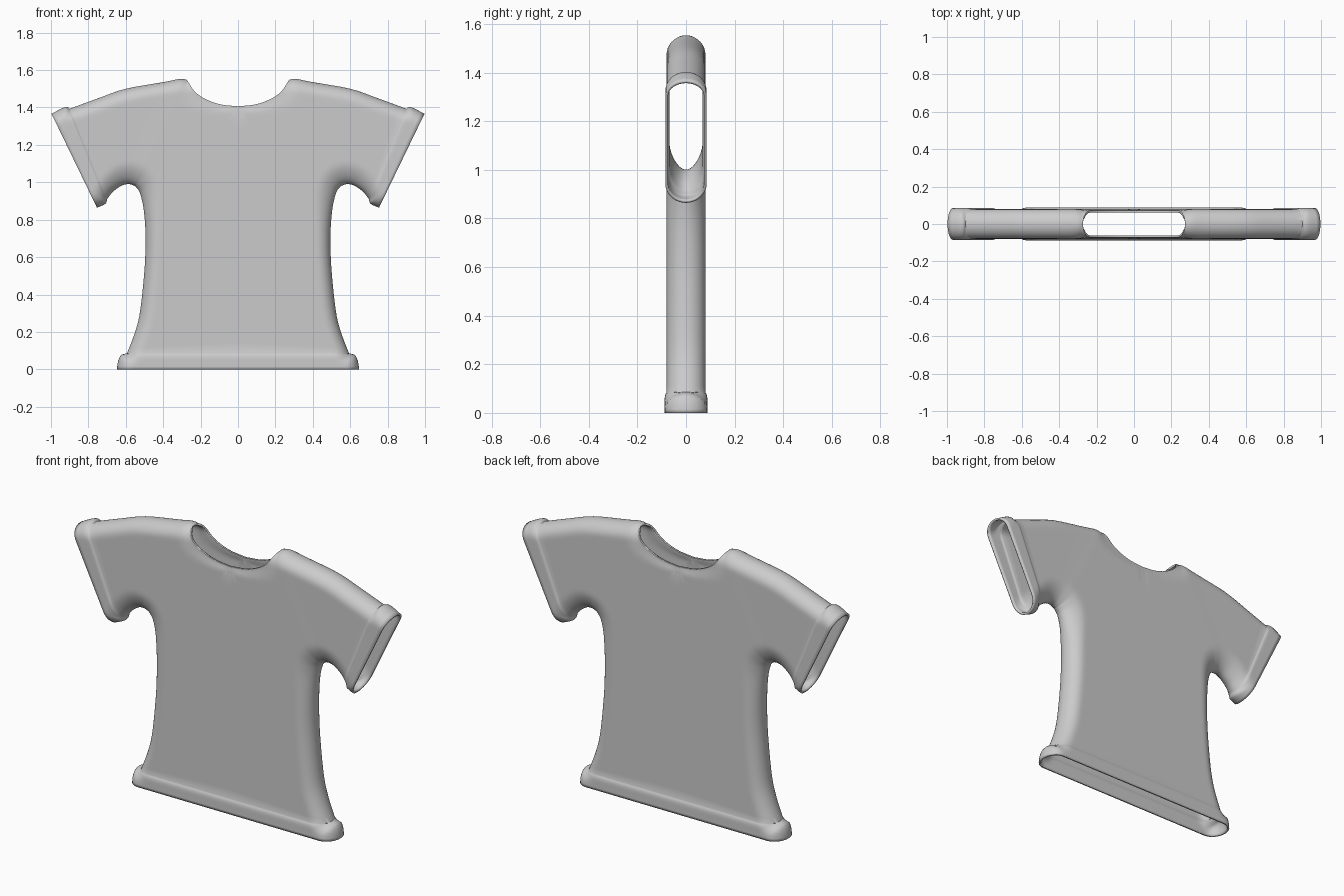
import bpy
import bmesh
from math import cos, pi, sqrt, exp
from mathutils import Vector

if "Cube" in bpy.data.objects:
    bpy.data.objects.remove(bpy.data.objects["Cube"], do_unlink=True)


def curve(points, count):
    """Smooth curve through the points, sampled at count + 1 places."""
    p = [Vector(q) for q in points]
    p = [2 * p[0] - p[1]] + p + [2 * p[-1] - p[-2]]
    spans = len(p) - 3
    out = []
    for k in range(count + 1):
        s = k / count * spans
        i = min(int(s), spans - 1)
        t = s - i
        a, b, c, d = p[i:i + 4]
        out.append(0.5 * (2 * b + (c - a) * t + (2 * a - 5 * b + 4 * c - d) * t ** 2
                          + (3 * b - a - 3 * c + d) * t ** 3))
    return out


def distance(q, line):
    """Shortest distance from q to a polyline."""
    best = 9.0
    for a, b in zip(line, line[1:]):
        ab = b - a
        t = max(0, min(1, (q - a).dot(ab) / ab.length_squared))
        best = min(best, (a + ab * t - q).length)
    return best


def smooth(t):
    t = max(0, min(1, t))
    return t * t * (3 - 2 * t)


# Matching sections: underarm seam, opposite edge, steps, depth at start and end
hem = [(.647, 0), (.644, .03), (.636, .058), (.622, .078), (.594, .085)]
side = [(.594, .085), (.55, .2), (.522, .32), (.498, .56), (.495, .74), (.505, .86), (.517, .92)]
armpit = [(.517, .92), (.53, .955), (.55, .98)]
sleeve = [(.55, .98), (.58, .99), (.62, .983), (.668, .95), (.7, .91)]
cuff = [(.7, .91), (.704, .892), (.717, .88), (.754, .864)]
neck = [(0, 1.406), (.096, 1.417), (.176, 1.446), (.23, 1.484), (.262, 1.53), (.273, 1.548)]
shoulder = [(.273, 1.548), (.31, 1.553), (.39, 1.537), (.6, 1.5), (.74, 1.452), (.9, 1.393)]
cuff_top = [(.9, 1.393), (.912, 1.402), (.94, 1.396), (.997, 1.366)]

sections = [
    (hem, [(0, z) for x, z in hem], 8, .088, .08),
    (side, [(0, .085), (0, 1.406)], 24, .08, .08),
    (armpit, neck, 16, .08, .08),
    (sleeve, shoulder, 20, .08, .079),
    (cuff, cuff_top, 9, .079, .085),
]
lower, upper, depths = [], [], []
for low, up, n, d0, d1 in sections:
    skip = 1 if lower else 0
    lower += curve(low, n)[skip:]
    upper += curve(up, n)[skip:]
    depths += [d0 + (d1 - d0) * smooth(k / n * 2 - (low is hem)) for k in range(n + 1)][skip:]
neck_line = curve(neck, 16)
shoulder_line = curve(shoulder, 20) + curve(cuff_top, 9)[1:]
armpit_centre = Vector((.57, .99))


def half_depth(q, full):
    """Depth of the cloth at a point: rounded at the seams, drawn in at the collar."""
    near = exp(-((q - armpit_centre).length / .16) ** 2)
    low = min(1, distance(q, lower) / (.075 + .08 * near))
    top = min(1, distance(q, shoulder_line) / .07)
    edge = min(sqrt(max(0, 1 - (1 - e) ** 2)) for e in (low, top))
    width = .04 + .05 * min(1, (q.x / .27) ** 2)
    collar = 1 - smooth(distance(q, neck_line) / width)
    return full * edge * (1 - .1 * collar)


# One quarter of the shirt as a grid between the two edges
COLS = 36
bm = bmesh.new()
grid = []
for a, b, full in zip(lower, upper, depths):
    row = []
    for k in range(COLS + 1):
        q = a.lerp(b, (1 - cos(pi * k / COLS)) / 2)
        row.append(bm.verts.new((q.x, -half_depth(q, full), q.y)))
    grid.append(row)
for r0, r1 in zip(grid, grid[1:]):
    for k in range(COLS):
        bm.faces.new((r0[k], r1[k], r1[k + 1], r0[k + 1]))
bm.normal_update()
if sum(f.normal.y for f in bm.faces) > 0:
    bmesh.ops.reverse_faces(bm, faces=bm.faces[:])
mesh = bpy.data.meshes.new("shirt")
bm.to_mesh(mesh)
bm.free()

shirt = bpy.data.objects.new("shirt", mesh)
bpy.context.collection.objects.link(shirt)
mirror = shirt.modifiers.new("mirror", "MIRROR")
mirror.use_axis = (True, True, False)
mirror.merge_threshold = 0.0005
wall = shirt.modifiers.new("cloth_thickness", "SOLIDIFY")
wall.thickness = 0.011
wall.offset = -1

# Plain grey cloth
grey = bpy.data.materials.new("grey_cloth")
grey.use_nodes = True
colour = (.6, .6, .6, 1)
grey.diffuse_color = colour
grey.node_tree.nodes["Principled BSDF"].inputs["Base Color"].default_value = colour
mesh.materials.append(grey)

bpy.context.view_layer.objects.active = shirt
shirt.select_set(True)
bpy.ops.object.shade_smooth_by_angle(angle=.7)
